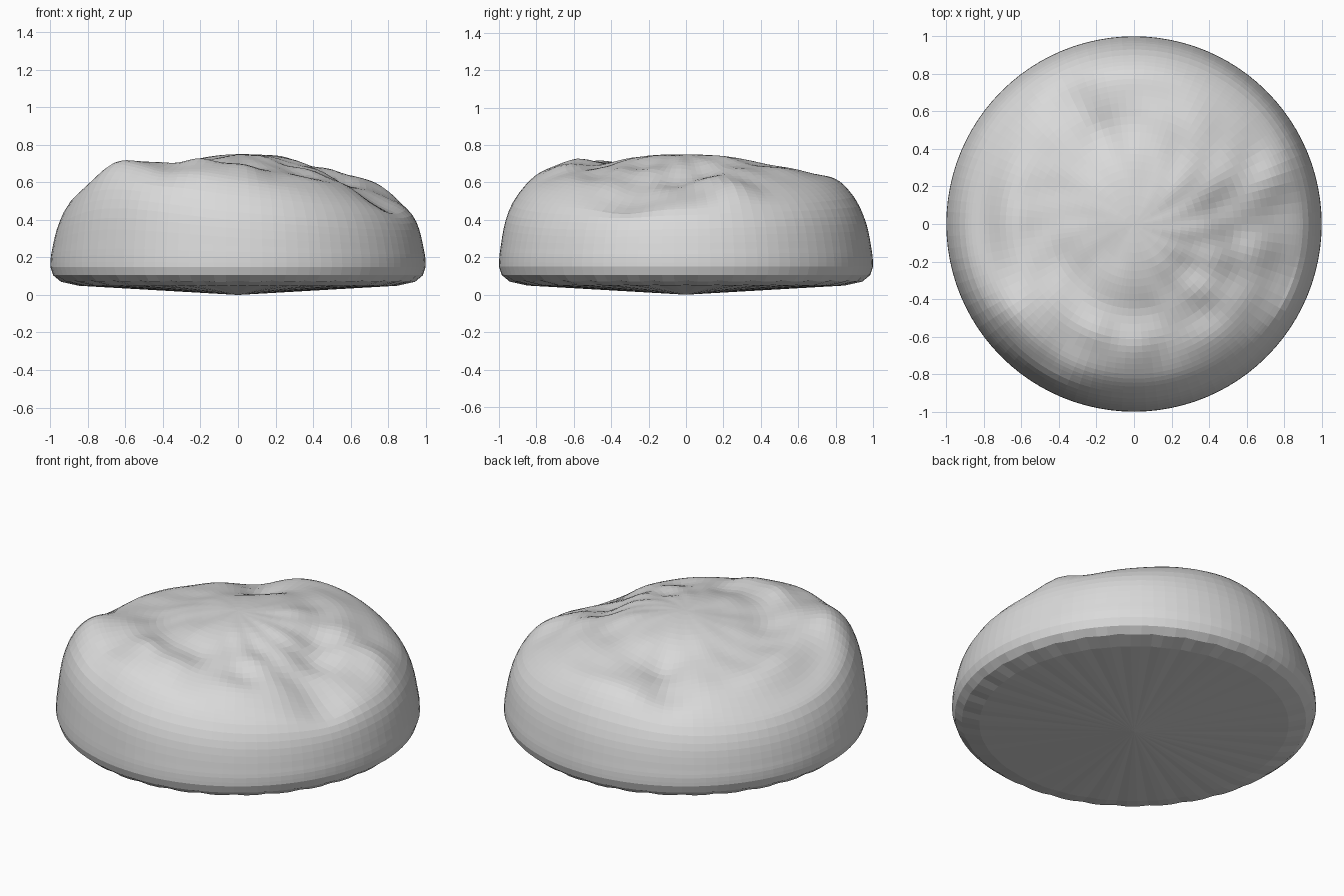
import bpy, bmesh, math

if "Cube" in bpy.data.objects:
    bpy.data.objects.remove(bpy.data.objects["Cube"])

SEGS = 96
# Crown heights at 45 degree steps (from +x, counter-clockwise) for each radius
RADII = [0.0, 0.25, 0.45, 0.65, 0.80, 0.90, 0.95]
CROWN = [
    [0.75, 0.73, 0.65, 0.58, 0.52, 0.46, 0.39],
    [0.75, 0.74, 0.70, 0.65, 0.57, 0.49, 0.41],
    [0.75, 0.73, 0.69, 0.65, 0.62, 0.52, 0.42],
    [0.75, 0.72, 0.66, 0.62, 0.55, 0.46, 0.38],
    [0.75, 0.72, 0.66, 0.65, 0.55, 0.48, 0.39],
    [0.75, 0.72, 0.69, 0.70, 0.69, 0.61, 0.51],
    [0.75, 0.74, 0.70, 0.69, 0.63, 0.53, 0.44],
    [0.75, 0.73, 0.66, 0.62, 0.55, 0.47, 0.39],
]
# Lower wall and base, as (radius, height)
WALL = [(0.975, 0.33), (0.99, 0.25), (0.998, 0.2), (1.0, 0.15)]
BASE = [(0.985, 0.105), (0.945, 0.072), (0.85, 0.05)]
SCALLOP = [0.0, 0.004, 0.002]
# Lumps and hollows in the crust, as (x, y, size, height)
LUMPS = [
    (-0.18, 0.48, 0.13, -0.05), (-0.33, 0.66, 0.14, -0.05),
    (-0.65, -0.45, 0.14, 0.035), (-0.40, -0.70, 0.13, -0.03),
    (-0.20, -0.57, 0.10, 0.025), (0.74, 0.25, 0.13, 0.05),
    (0.74, -0.30, 0.17, -0.05), (0.10, -0.45, 0.10, -0.02),
    (0.15, -0.68, 0.10, -0.02), (0.35, -0.35, 0.12, 0.02),
]


def cubic(a, b, c, d, t):
    return b + 0.5 * t * (c - a + t * (2*a - 5*b + 4*c - d + t * (3*(b - c) + d - a)))


def crown_at(ring, angle):
    s = (angle / (math.pi / 4)) % 8
    i = int(s)
    return cubic(*[CROWN[(i + k) % 8][ring] for k in (-1, 0, 1, 2)], s - i)


def relief(x, y):
    """Soft folds, deepest towards the front right, plus the lumps."""
    r, a = math.hypot(x, y), math.atan2(y, x)
    fade = max(0, math.sin(math.pi * min(1, r / 0.88) ** 1.5)) ** 1.5
    side = 0.35 + 0.65 * max(0, math.cos(a + 0.3))
    folds = fade * side * (0.010 * math.sin(7*a + 9*r) + 0.005 * math.sin(15*a - 13*r + 1)
                           + 0.010 * math.sin(21*r + 2*math.sin(2*a)))
    lumps = sum(h * math.exp(-((x - u)**2 + (y - v)**2) / s**2) for u, v, s, h in LUMPS)
    return folds + lumps * max(0, min(1, (0.98 - r) / 0.1))


def profile(angle):
    """Crown-to-base section of the bun at one angle."""
    pts = [(r, crown_at(k, angle)) for k, r in enumerate(RADII)]
    # The upper wall follows the height of the rim
    lift = pts[-1][1] - 0.41
    pts += [(r, z + lift * w) for (r, z), w in zip(WALL, (0.8, 0.4, 0.1, 0))]
    out = []
    for i in range(len(pts) - 1):
        q = [pts[max(0, min(len(pts) - 1, i + k))] for k in (-1, 0, 1, 2)]
        if i == 0:
            q[0] = (-pts[1][0], pts[1][1])
        steps = 5 if i < 5 else 2
        for n in range(steps):
            t = n / steps
            out.append((cubic(*[p[0] for p in q], t), cubic(*[p[1] for p in q], t)))
    return out[1:] + [pts[-1]]


bm = bmesh.new()
rings = []
for s in range(SEGS):
    a = 2 * math.pi * s / SEGS
    ca, sa = math.cos(a), math.sin(a)
    column = []
    for r, z in profile(a):
        column.append(bm.verts.new((r*ca, r*sa, z + relief(r*ca, r*sa))))
    # Slightly scalloped underside
    for (r, z), amp in zip(BASE, SCALLOP):
        column.append(bm.verts.new((r*ca, r*sa, z + amp * math.cos(a * 32))))
    rings.append(column)

top = bm.verts.new((0, 0, 0.75))
bottom = bm.verts.new((0, 0, 0))
for s in range(SEGS):
    c, d = rings[s], rings[(s + 1) % SEGS]
    bm.faces.new((top, c[0], d[0]))
    bm.faces.new((bottom, d[-1], c[-1]))
    for k in range(len(c) - 1):
        bm.faces.new((c[k], c[k+1], d[k+1], d[k]))
bmesh.ops.recalc_face_normals(bm, faces=bm.faces)

mesh = bpy.data.meshes.new("bun")
bm.to_mesh(mesh)
bm.free()
bun = bpy.data.objects.new("bun", mesh)
bpy.context.collection.objects.link(bun)
mat = bpy.data.materials.new("light_grey")
mat.diffuse_color = (0.7, 0.7, 0.7, 1)
mat.use_nodes = True
mat.node_tree.nodes["Principled BSDF"].inputs["Base Color"].default_value = mat.diffuse_color
mesh.materials.append(mat)
